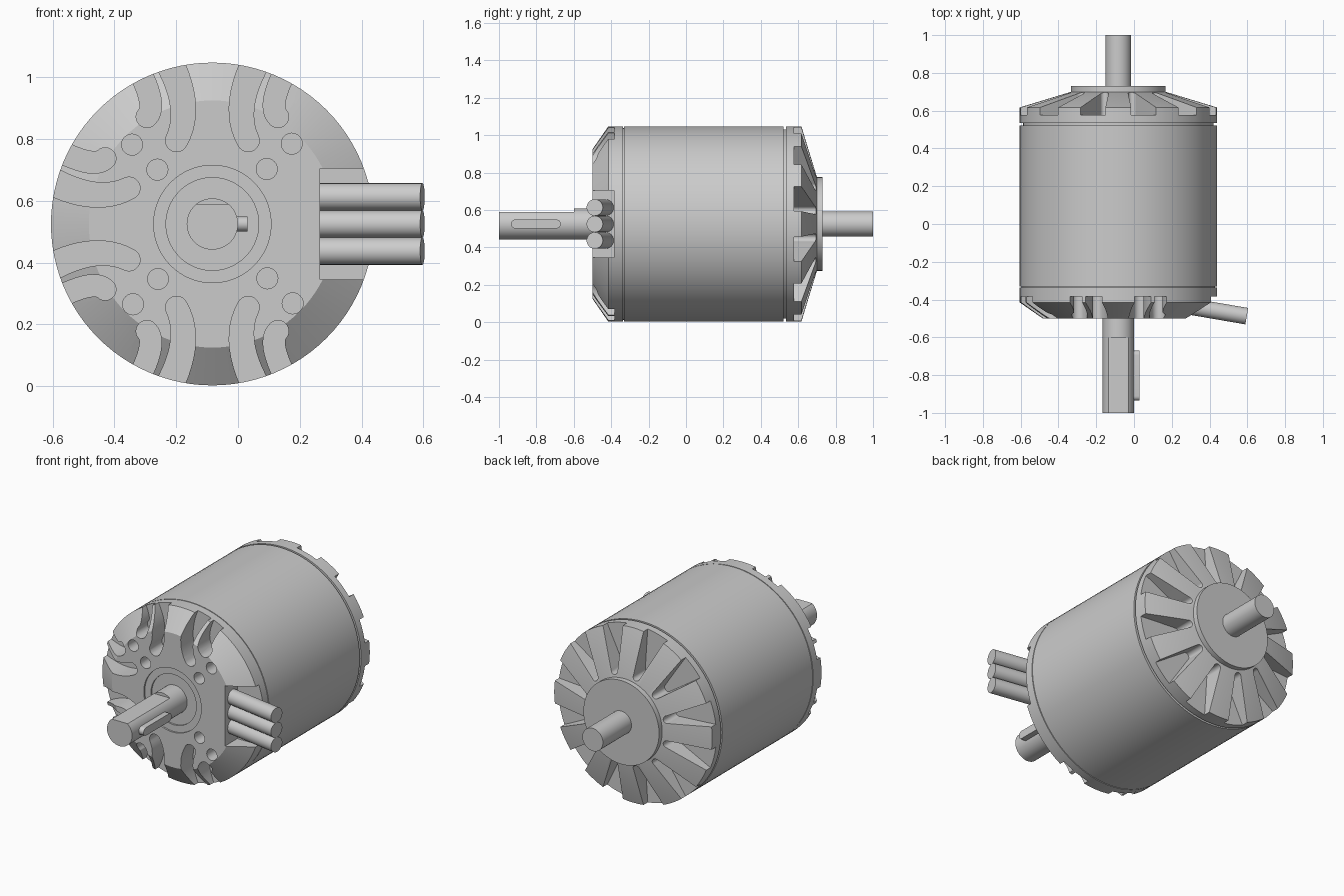
import bpy, bmesh, math
from mathutils import Vector

if "Cube" in bpy.data.objects:
    bpy.data.objects.remove(bpy.data.objects["Cube"])

CX, CZ, R = -0.083, 0.525, 0.5225   # motor axis and outer radius


def finish(name, bm):
    bmesh.ops.recalc_face_normals(bm, faces=bm.faces)
    me = bpy.data.meshes.new(name)
    bm.to_mesh(me)
    bm.free()
    ob = bpy.data.objects.new(name, me)
    bpy.context.collection.objects.link(ob)
    return ob


def lathe(name, profile, n=96):
    # revolve (radius, y) points around the motor axis, ends capped
    bm = bmesh.new()
    rings = [[bm.verts.new((CX + r * math.cos(2 * math.pi * i / n), y,
                            CZ + r * math.sin(2 * math.pi * i / n))) for i in range(n)]
             for r, y in profile]
    for a, b in zip(rings, rings[1:]):
        for i in range(n):
            j = (i + 1) % n
            bm.faces.new((a[i], a[j], b[j], b[i]))
    bm.faces.new(rings[0])
    bm.faces.new(rings[-1])
    return finish(name, bm)


def prism(bm, pts, a, b, axis='y'):
    # extrude a 2D outline along y (points are x,z) or x (points are y,z)
    def put(p, h):
        return bm.verts.new((p[0], h, p[1]) if axis == 'y' else (h, p[0], p[1]))
    lo, hi = [put(p, a) for p in pts], [put(p, b) for p in pts]
    n = len(pts)
    bm.faces.new(lo)
    bm.faces.new(hi)
    for i in range(n):
        j = (i + 1) % n
        bm.faces.new((lo[i], lo[j], hi[j], hi[i]))


def arc(c, r, a0, a1, n):
    return [Vector((c[0] + r * math.cos(a0 + (a1 - a0) * i / n),
                    c[1] + r * math.sin(a0 + (a1 - a0) * i / n))) for i in range(n + 1)]


def circle(c, r, n=24):
    return arc(c, r, 0, 2 * math.pi, n)[:-1]


def slot(p0, p1, p2, w0, w1, n=12):
    # curved slot outline: round tip at p0, passing through p1, open at p2
    p0, p1, p2 = Vector(p0), Vector(p1), Vector(p2)
    c = 2 * p1 - (p0 + p2) / 2
    left, right = [], []
    for i in range(n + 1):
        t = i / n
        p = (1 - t) ** 2 * p0 + 2 * t * (1 - t) * c + t * t * p2
        d = (2 * (1 - t) * (c - p0) + 2 * t * (p2 - c)).normalized()
        w = w0 + (w1 - w0) * t
        left.append(p + w * Vector((-d.y, d.x)))
        right.append(p - w * Vector((-d.y, d.x)))
    d = (c - p0).normalized()
    a = math.atan2(d.y, d.x) + math.pi / 2
    return left[::-1] + arc(p0, w0, a, a + math.pi, 12)[1:-1] + right


def place(pts, ang, mirror=1):
    c, s = math.cos(ang), math.sin(ang)
    return [(CX + mirror * p[0] * c - p[1] * s, CZ + mirror * p[0] * s + p[1] * c) for p in pts]


def cut(ob, bm):
    cutter = finish("cutter", bm)
    cutter.hide_render = True
    m = ob.modifiers.new("cut", 'BOOLEAN')
    m.operation, m.solver, m.object = 'DIFFERENCE', 'EXACT', cutter
    bpy.context.view_layer.objects.active = ob
    bpy.ops.object.modifier_apply(modifier=m.name)
    bpy.data.objects.remove(cutter)


# Front cap with bearing recess and chamfered rim
front = lathe("front_cap", [(0.15, -0.48), (0.15, -0.49), (0.19, -0.49), (0.19, -0.5),
                            (0.40, -0.5), (R, -0.415), (R, -0.336), (0.512, -0.336), (0.512, -0.33)])

# Cooling slots (three sides), screw holes and cable notch
bm = bmesh.new()
inner = slot((0.116, 0.27), (0.097, 0.40), (0.16, 0.56), 0.036, 0.046)
outer = slot((0.212, 0.347), (0.204, 0.415), (0.26, 0.54), 0.035, 0.036)
for k in range(3):
    for m in (1, -1):
        for s in (inner, outer):
            prism(bm, place(s, k * math.pi / 2, m), -0.6, -0.383)
for k in range(4):
    for c in ((0.257, 0.26), (0.176, 0.178)):
        prism(bm, place(circle(c, 0.034), k * math.pi / 2), -0.6, -0.40)
prism(bm, [(0.265, 0.345), (0.7, 0.345), (0.7, 0.705), (0.265, 0.705)], -0.6, -0.385)
cut(front, bm)

# Main can, with a thin neck before the rear bell
lathe("motor_can", [(R, -0.331), (R, 0.522), (0.505, 0.522), (0.505, 0.54)])

# Rear bell: sloped disc cut into twelve spokes by tapered pockets
rear = lathe("rear_bell", [(R, 0.535), (R, 0.617), (0.25, 0.70), (0.2, 0.70)])
bm = bmesh.new()
pocket = slot((0, 0.285), (0, 0.42), (0, 0.56), 0.022, 0.076)
for k in range(12):
    prism(bm, place(pocket, (k + 0.5) * math.pi / 6), 0.577, 0.9)
cut(rear, bm)
lathe("rear_hub", [(0.25, 0.695), (0.25, 0.73)])
lathe("rear_shaft", [(0.068, 0.72), (0.068, 1.0)], 48)

# Front shaft with a flat on top
lathe("front_shaft_base", [(0.083, -0.6), (0.083, -0.47)], 64)
bm = bmesh.new()
prism(bm, [(p.x, min(p.y, CZ + 0.065)) for p in circle((CX, CZ), 0.083, 64)], -1.0, -0.6)
finish("front_shaft", bm)

# Shaft key with rounded ends
bm = bmesh.new()
h = math.pi / 2
prism(bm, arc((-0.694, CZ), 0.024, -h, h, 12) + arc((-0.911, CZ), 0.024, h, 3 * h, 12), -0.03, 0.03, 'x')
finish("shaft_key", bm)

# Three power cables, tilted slightly forward
a, b = Vector((0.258, -0.43, 0)), Vector((0.597, -0.488, 0))
for i in (-1, 0, 1):
    bpy.ops.mesh.primitive_cylinder_add(vertices=48, radius=0.044, depth=(b - a).length,
                                        location=(a + b) / 2 + Vector((0, 0, CZ + 0.088 * i)))
    ob = bpy.context.object
    ob.name = "power_cable"
    ob.rotation_mode = 'QUATERNION'
    ob.rotation_quaternion = (b - a).to_track_quat('Z', 'Y')

# Smooth round walls, keep edges sharp
bpy.ops.object.select_all(action='DESELECT')
for ob in bpy.context.scene.objects:
    ob.select_set(True)
    bpy.context.view_layer.objects.active = ob
bpy.ops.object.shade_smooth_by_angle(angle=math.radians(28))
